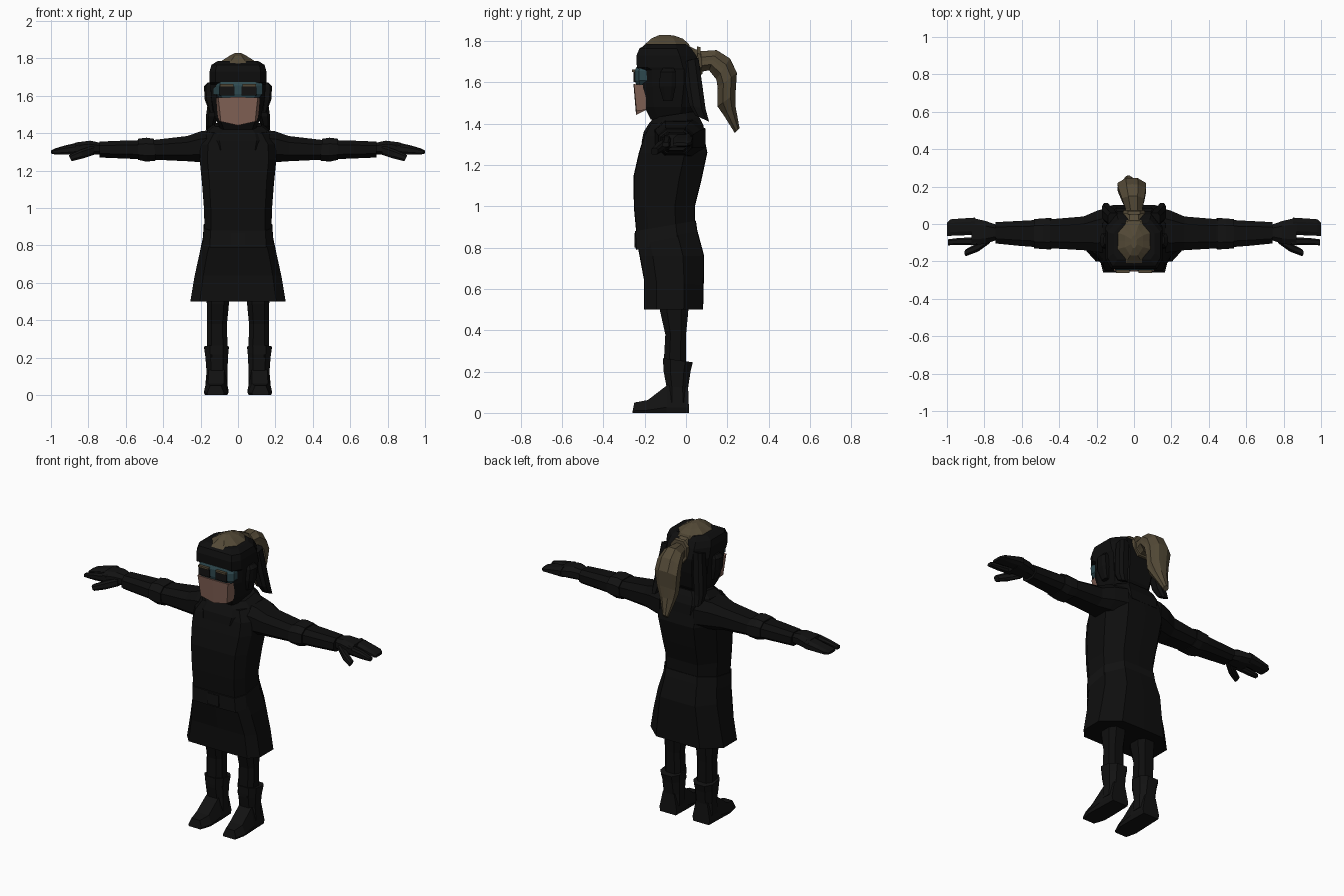
import bpy, bmesh, math


def material(name, rgb):
    m = bpy.data.materials.new(name)
    m.diffuse_color = (*rgb, 1)
    return m


CLOTH = material("black cloth", (0.0045, 0.0045, 0.0045))
LEATHER = material("black leather", (0.006, 0.006, 0.006))
HAIR = material("dark blonde", (0.088, 0.068, 0.038))
SKIN = material("skin", (0.23, 0.125, 0.095))
TEAL = material("dark teal", (0.028, 0.068, 0.08))

# Cross-sections: u across, v from the first edge (-1) to the second (+1)
OCT = [(-.55, -1), (.55, -1), (1, -.5), (1, .5), (.55, 1), (-.55, 1), (-1, .5), (-1, -.5)]
COAT = [(-.8, -1), (0, -1.02), (.8, -1), (1, -.6), (1, .35), (.6, 1), (0, 1.02), (-.6, 1), (-1, .35), (-1, -.6)]
HEAD = [(-.8, -1), (.8, -1), (1, -.65), (1, .45), (.6, 1), (-.6, 1), (-1, .45), (-1, -.65)]
BOX = [(-1, -1), (1, -1), (1, 1), (-1, 1)]
RIDGED = [((1 if i % 2 else .9) * math.cos(i * math.pi / 8),
           (1 if i % 2 else .93) * math.sin(i * math.pi / 8)) for i in range(16)]


def loft(name, stations, mat, profile=OCT, along_arm=False, mirror=False):
    """Each station: a0, z0, a1, z1 (two edges), half width, centre offset."""
    bm = bmesh.new()
    rings = []
    for s in stations:
        a0, z0, a1, z1, hw = s[:5]
        c = s[5] if len(s) > 5 else 0
        ring = []
        for u, v in profile:
            t = (v + 1) / 2
            a, z, w = a0 + (a1 - a0) * t, z0 + (z1 - z0) * t, c + hw * u
            ring.append(bm.verts.new((a, w, z) if along_arm else (w, a, z)))
        rings.append(ring)
    n = len(profile)
    for r, q in zip(rings, rings[1:]):
        for i in range(n):
            j = (i + 1) % n
            bm.faces.new((r[i], r[j], q[j], q[i]))
    bm.faces.new(rings[0])
    bm.faces.new(rings[-1])
    bmesh.ops.recalc_face_normals(bm, faces=bm.faces)
    me = bpy.data.meshes.new(name)
    bm.to_mesh(me)
    bm.free()
    me.materials.append(mat)
    ob = bpy.data.objects.new(name, me)
    bpy.context.collection.objects.link(ob)
    if mirror:
        ob.modifiers.new("mirror", "MIRROR")
    return ob


def box(name, x, y, z, mat, mirror=False):
    return loft(name, [(y[0], h, y[1], h, (x[1] - x[0]) / 2, (x[0] + x[1]) / 2) for h in z],
                mat, BOX, mirror=mirror)


# Coat: upper body, belt and flared skirt
loft("coat_body", [
    (-.235, .84, .04, .92, .178), (-.25, 1.0, .04, 1.0, .182), (-.25, 1.15, .07, 1.12, .192),
    (-.225, 1.26, .10, 1.26, .205), (-.20, 1.34, .085, 1.34, .20), (-.17, 1.40, .06, 1.43, .16)],
    CLOTH, COAT)
loft("belt", [(-.24, .79, .055, .86, .188), (-.245, .88, .045, .93, .183)], LEATHER, COAT)
box("belt_buckle", (-.04, .04), (-.25, -.235), (.80, .87), LEATHER)
loft("coat_skirt", [
    (-.20, .50, .08, .50, .255), (-.20, .64, .083, .62, .232),
    (-.222, .76, .085, .76, .205), (-.235, .83, .05, .89, .182)], CLOTH, COAT)

# Collar draped around the neck
loft("cowl", [
    (-.215, 1.31, .09, 1.33, .165), (-.205, 1.36, .085, 1.39, .18),
    (-.18, 1.40, .065, 1.43, .165), (-.155, 1.43, .045, 1.46, .125)], CLOTH)
loft("neck", [(-.15, 1.36, .03, 1.36, .09), (-.15, 1.5, .03, 1.5, .09)], CLOTH)

# Sleeves with a raised band at the elbow
loft("sleeve", [
    (.12, 1.24, .12, 1.42, .125, -.03), (.20, 1.245, .20, 1.41, .11, -.04),
    (.27, 1.25, .27, 1.385, .09, -.05), (.44, 1.258, .44, 1.365, .078, -.052),
    (.62, 1.265, .62, 1.36, .066, -.05), (.74, 1.27, .74, 1.355, .057, -.047)],
    CLOTH, along_arm=True, mirror=True)
loft("elbow_band", [
    (.44, 1.253, .45, 1.37, .084, -.052), (.49, 1.248, .49, 1.376, .082, -.052),
    (.535, 1.258, .535, 1.37, .078, -.052)], LEATHER, along_arm=True, mirror=True)

# Gloved hands: palm, finger group, separate front finger and thumb
loft("palm", [
    (.72, 1.285, .72, 1.345, .035, -.045), (.79, 1.285, .79, 1.36, .06, -.045),
    (.87, 1.287, .87, 1.35, .074, -.04)], LEATHER, along_arm=True, mirror=True)
loft("fingers", [
    (.85, 1.29, .85, 1.352, .046, -.012), (.93, 1.288, .93, 1.333, .045, -.016),
    (.98, 1.29, .98, 1.318, .044, -.019), (1.0, 1.292, 1.0, 1.308, .035, -.028)],
    LEATHER, along_arm=True, mirror=True)
loft("front_finger", [
    (.84, 1.29, .84, 1.345, .02, -.092), (.93, 1.285, .93, 1.33, .019, -.093),
    (.995, 1.288, .995, 1.31, .016, -.098)], LEATHER, along_arm=True, mirror=True)
loft("thumb", [
    (.77, 1.285, .77, 1.335, .022, -.08), (.83, 1.265, .84, 1.312, .022, -.125),
    (.89, 1.25, .905, 1.282, .017, -.153)], LEATHER, along_arm=True, mirror=True)

# Legs, boot shafts and feet
loft("trouser_leg", [
    (-.11, .2, .0, .2, .055, .11), (-.10, .38, .0, .38, .053, .112),
    (-.125, .49, .01, .48, .059, .108), (-.125, .62, .02, .62, .06, .108)], CLOTH, mirror=True)
loft("boot_shaft", [
    (-.095, .05, .012, .05, .06, .115), (-.095, .13, .01, .12, .056, .112),
    (-.108, .2, .022, .2, .06, .114), (-.112, .265, .033, .245, .066, .115)], LEATHER, mirror=True)
FOOT = [(-.9, -1), (.9, -1), (1, -.6), (.65, 1), (-.65, 1), (-1, -.6)]
loft("boot_foot", [
    (-.26, .0, -.25, .05, .045, .12), (-.19, .0, -.185, .062, .066, .117),
    (-.095, .0, -.09, .135, .064, .115), (.015, .0, .01, .13, .06, .115)], LEATHER, FOOT, mirror=True)

# Hooded head and ears
loft("head", [
    (-.17, 1.42, .02, 1.44, .095), (-.20, 1.48, .045, 1.48, .122), (-.212, 1.58, .065, 1.58, .142),
    (-.215, 1.66, .07, 1.66, .148), (-.238, 1.672, .07, 1.67, .152), (-.24, 1.73, .05, 1.73, .152),
    (-.225, 1.765, .025, 1.765, .142), (-.19, 1.785, 0, 1.785, .11)], CLOTH, HEAD)
loft("ear", [
    (-.11, 1.51, -.065, 1.51, .012, .14), (-.13, 1.58, -.05, 1.58, .023, .155),
    (-.125, 1.65, -.05, 1.65, .022, .16), (-.11, 1.67, -.06, 1.67, .012, .15)], CLOTH, mirror=True)

# Dark locks hanging behind the ears
loft("back_lock", [
    (-.01, 1.70, .06, 1.72, .03, .11), (.0, 1.58, .08, 1.58, .034, .125),
    (.015, 1.49, .095, 1.47, .03, .142), (.045, 1.44, .112, 1.41, .02, .15)], CLOTH, mirror=True)

# Lower face with a pointed chin edge
FACE = [(-.88, -1), (0, -1.08), (.88, -1), (1, 1), (-1, 1)]
face = loft("lower_face", [(-.24, 1.462, -.193, 1.467, .104), (-.252, 1.592, -.193, 1.585, .12)], SKIN, FACE)
face.data.vertices[1].co.z -= .02

# Goggles: teal band, dark lenses and pale upper rims
BAND = [(-.75, -1), (.75, -1), (1, -.3), (1, 1), (-1, 1)]
loft("goggle_band", [
    (-.24, 1.585, -.19, 1.585, .11), (-.248, 1.61, -.19, 1.61, .13),
    (-.248, 1.655, -.19, 1.655, .132), (-.24, 1.675, -.19, 1.675, .125)], TEAL, BAND)
box("lens", (.02, .098), (-.255, -.24), (1.602, 1.65), LEATHER, True)
box("lens_rim", (.025, .096), (-.262, -.24), (1.65, 1.662), HAIR, True)

# Swept-back hair on the crown
loft("crown_hair", [
    (-.238, 1.735, .04, 1.72, .125), (-.232, 1.762, .035, 1.758, .124),
    (-.20, 1.79, .02, 1.788, .09), (-.175, 1.812, -.01, 1.812, .052),
    (-.13, 1.83, -.06, 1.828, .016)], HAIR, RIDGED)

# Ponytail: tied root, arch and drooping tapered tip
loft("ponytail", [
    (-.02, 1.80, -.01, 1.65, .08), (.045, 1.765, .055, 1.64, .06), (.075, 1.755, .085, 1.65, .048),
    (.15, 1.76, .11, 1.655, .065, -.005), (.215, 1.72, .145, 1.61, .08, -.01),
    (.25, 1.65, .15, 1.57, .083, -.012), (.243, 1.55, .15, 1.48, .07, -.012),
    (.243, 1.48, .18, 1.44, .05, -.02), (.26, 1.38, .235, 1.355, .018, -.03)], HAIR, RIDGED)
loft("hair_tie", [(.052, 1.775, .062, 1.635, .06), (.07, 1.77, .08, 1.64, .056)], HAIR)
